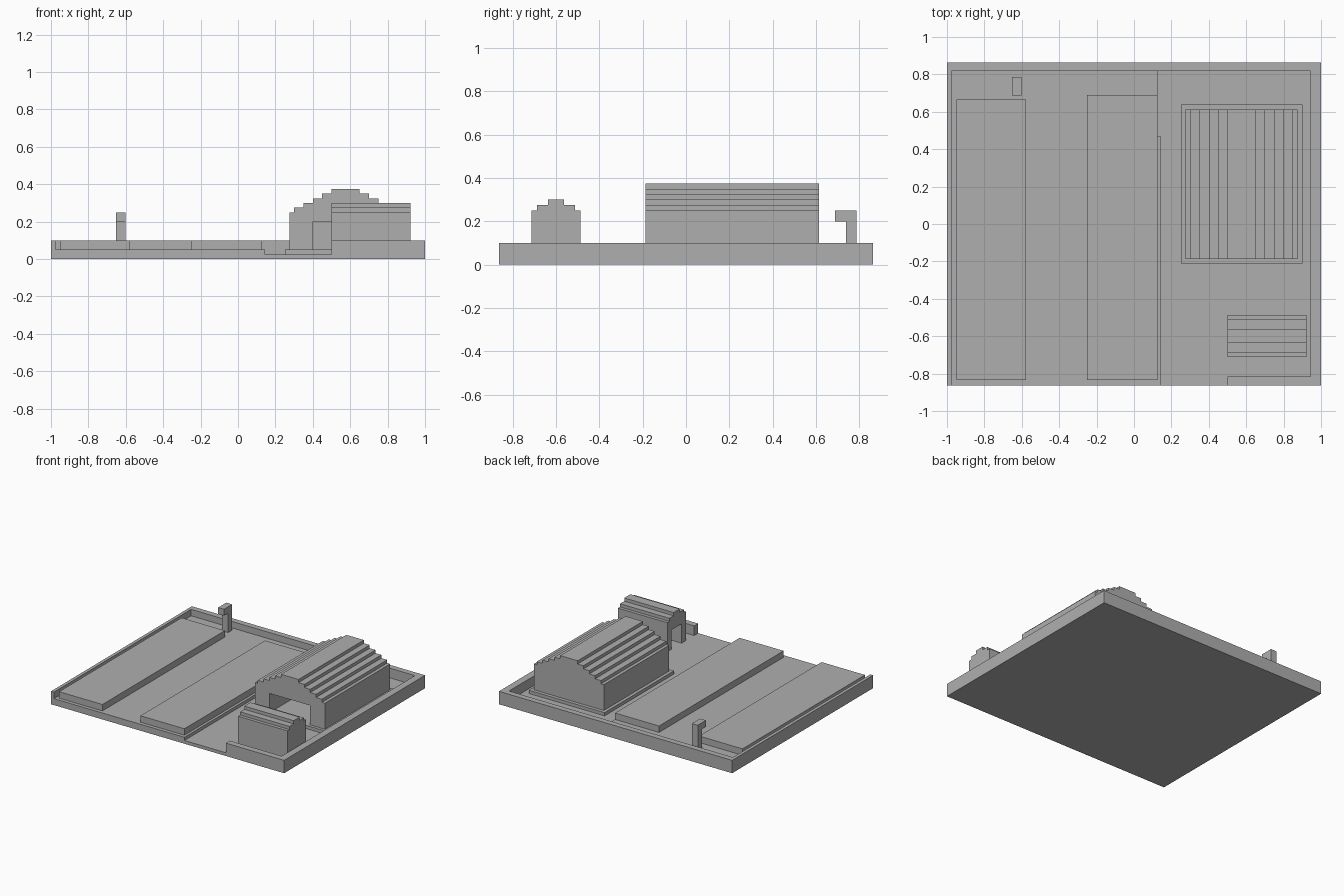
import bpy, bmesh
from mathutils import Vector

cube = bpy.data.objects.get("Cube")
if cube:
    bpy.data.objects.remove(cube, do_unlink=True)

grey = bpy.data.materials.new("plain grey")
grey.use_nodes = True
GREY = (0.43, 0.43, 0.43, 1)
grey.diffuse_color = GREY
grey.node_tree.nodes["Principled BSDF"].inputs["Base Color"].default_value = GREY


def prism(name, points, axis, start, end):
    """Extrude a 2D outline along an axis from start to end."""
    place = {"x": lambda a, b: Vector((start, a, b)),
             "y": lambda a, b: Vector((a, start, b)),
             "z": lambda a, b: Vector((a, b, start))}[axis]
    step = Vector([end - start if axis == c else 0 for c in "xyz"])
    bm = bmesh.new()
    face = bm.faces.new([bm.verts.new(place(a, b)) for a, b in points])
    extruded = bmesh.ops.extrude_face_region(bm, geom=[face])["geom"]
    bmesh.ops.translate(bm, vec=step,
                        verts=[v for v in extruded if isinstance(v, bmesh.types.BMVert)])
    # Keep the starting cap so that the solid is closed
    if not face.is_valid or len(bm.faces) < len(points) + 2:
        bmesh.ops.holes_fill(bm, edges=bm.edges[:], sides=0)
    bmesh.ops.recalc_face_normals(bm, faces=bm.faces[:])
    mesh = bpy.data.meshes.new(name)
    bm.to_mesh(mesh)
    bm.free()
    mesh.materials.append(grey)
    obj = bpy.data.objects.new(name, mesh)
    bpy.context.collection.objects.link(obj)
    return obj


def box(name, x, y, z):
    return prism(name, [(x[0], y[0]), (x[1], y[0]), (x[1], y[1]), (x[0], y[1])], "z", *z)


def cut(target, cutter):
    """Subtract the cutter from the target and discard it."""
    cutter.hide_render = True
    mod = target.modifiers.new("cut", "BOOLEAN")
    mod.operation, mod.solver, mod.object = "DIFFERENCE", "EXACT", cutter
    bpy.context.view_layer.objects.active = target
    bpy.ops.object.modifier_apply(modifier=mod.name)
    bpy.data.objects.remove(cutter, do_unlink=True)


def stepped_roof(centre, half_widths, bottom, eave, rise):
    """Mirrored outline whose roof climbs one step at each half width."""
    half = [(half_widths[0], bottom)]
    for i, w in enumerate(half_widths):
        if i:
            half.append((w, eave + rise * (i - 1)))
        half.append((w, eave + rise * i))
    return ([(centre + w, z) for w, z in half]
            + [(centre - w, z) for w, z in reversed(half)])


# Walled base with a raised field on one side and a lower yard on the other
base = box("base", (-1, 1), (-0.863, 0.863), (0, 0.1))
corner = [(0.5, -1), (0.5, -0.815), (0.945, -0.815), (0.945, 0.818)]
cut(base, prism("field_cutter", [(-0.975, -1)] + corner + [(-0.975, 0.818)], "z", 0.05, 0.2))
cut(base, prism("yard_cutter", [(0.145, -1)] + corner
                + [(0.125, 0.818), (0.125, 0.468), (0.145, 0.468)], "z", 0.025, 0.2))

# Raised strips on the field
box("outer_strip", (-0.95, -0.578), (-0.835, 0.665), (0.05, 0.1))
box("inner_strip", (-0.252, 0.125), (-0.835, 0.69), (0.05, 0.1))

# Large hall on its slab, open at the front
box("hall_slab", (0.25, 0.9), (-0.21, 0.64), (0.025, 0.05))
hall = prism("hall", stepped_roof(0.575, [0.3, 0.275, 0.225, 0.175, 0.125, 0.075],
                                  0.05, 0.25, 0.025), "y", -0.187, 0.613)
cut(hall, box("hall_door_cutter", (0.4, 0.75), (-0.3, 0.588), (0, 0.2)))

# Small shed with a doorway facing the yard
shed = prism("shed", stepped_roof(-0.599, [0.113, 0.088, 0.037],
                                  0.025, 0.25, 0.025), "x", 0.5, 0.923)
cut(shed, box("shed_door_cutter", (0.4, 0.898), (-0.66, -0.537), (0, 0.175)))

# Post with a short overhanging arm
prism("lamp_post", [(0.787, 0.05), (0.787, 0.25), (0.688, 0.25),
                    (0.688, 0.2), (0.738, 0.2), (0.738, 0.05)], "x", -0.652, -0.602)
